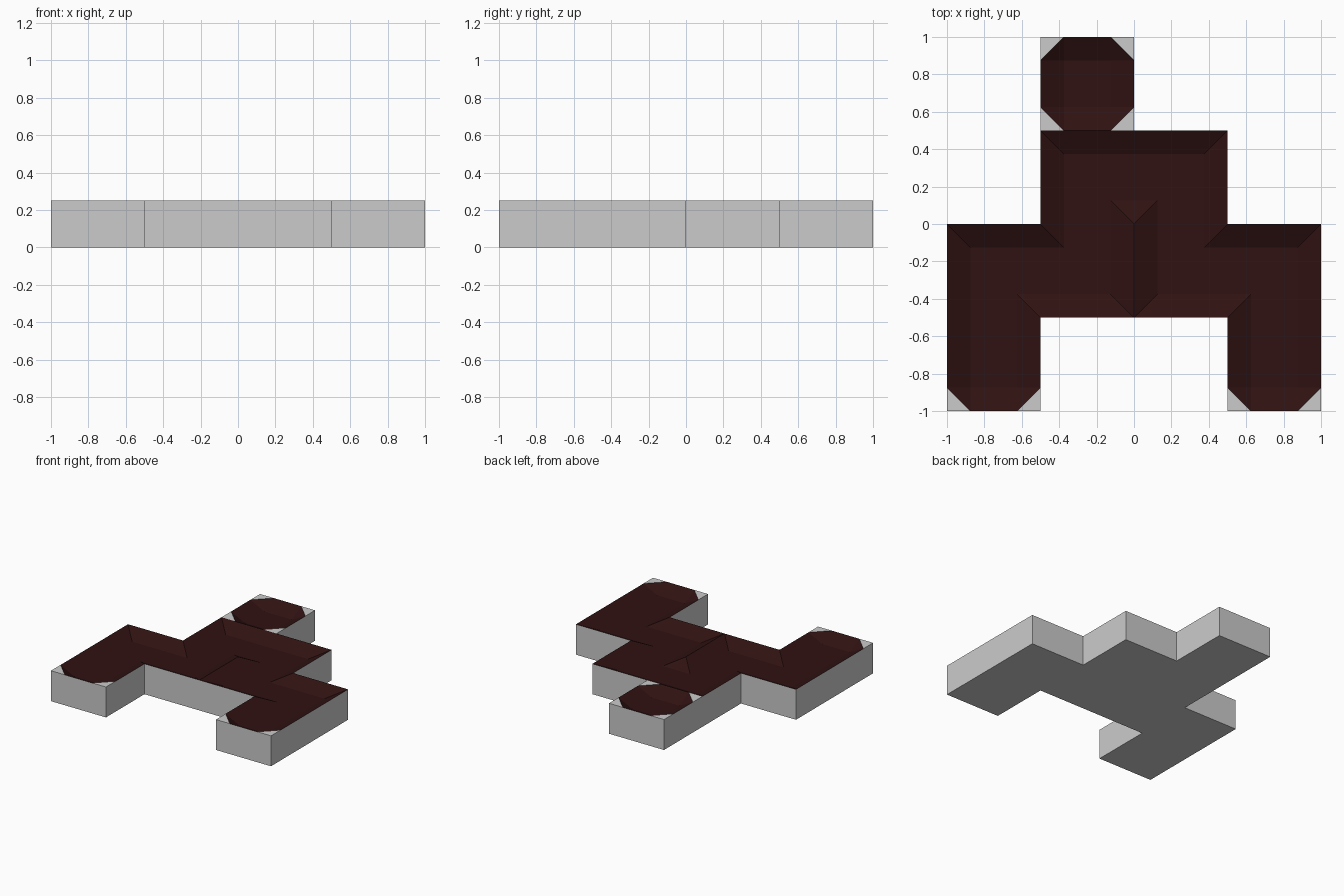
import bpy, bmesh

if "Cube" in bpy.data.objects:
    bpy.data.objects.remove(bpy.data.objects["Cube"])

C, B = 0.5, 0.125            # cell size, chamfer width
RIM, FLOOR = 0.25, 0.1875    # rim and channel floor heights
STEPS = [0, B, C - B, C]

def finish(bm, name, mat=None):
    bmesh.ops.remove_doubles(bm, verts=bm.verts, dist=1e-5)
    me = bpy.data.meshes.new(name)
    bm.to_mesh(me)
    bm.free()
    ob = bpy.data.objects.new(name, me)
    bpy.context.collection.objects.link(ob)
    if mat:
        me.materials.append(mat)
    return ob

def face(bm, pts):
    f = bm.faces.new([bm.verts.new(p) for p in pts])
    f.normal_update()
    if f.normal.z < 0:
        f.normal_flip()

def channel(path, name, mat, base):
    """Sunken channel along a path of cells; blank end corners go to the base."""
    bm = bmesh.new()
    for n, (cx, cy) in enumerate(path):
        near = path[max(n - 1, 0):n] + path[n + 1:n + 2]
        opened = {(a - cx, b - cy) for a, b in near}

        def pt(i, j):
            sides = [(-1, 0)] * (i == 0) + [(1, 0)] * (i == 3) + \
                    [(0, -1)] * (j == 0) + [(0, 1)] * (j == 3)
            high = len(sides) == 2 or any(s not in opened for s in sides)
            return (cx * C + STEPS[i], cy * C + STEPS[j], RIM if high else FLOOR)

        for i in range(3):
            for j in range(3):
                if i == 1 or j == 1:
                    face(bm, [pt(i, j), pt(i + 1, j), pt(i + 1, j + 1), pt(i, j + 1)])
                    continue
                # corner squares: mitre, or cut off at a closed end
                di, dj = (-1 if i == 0 else 1), (-1 if j == 0 else 1)
                oi, ii = (0, 1) if i == 0 else (3, 2)
                oj, ij = (0, 1) if j == 0 else (3, 2)
                o, a, b, c = pt(oi, oj), pt(ii, oj), pt(oi, ij), pt(ii, ij)
                closed = (di, 0) not in opened and (0, dj) not in opened
                if closed and len(opened) < 2:
                    face(base, [o, a, b])
                    face(bm, [a, c, b])
                else:
                    face(bm, [o, a, c])
                    face(bm, [o, c, b])
    finish(bm, name, mat)

dark = bpy.data.materials.new("dark_red")
dark.diffuse_color = (0.03, 0.006, 0.006, 1)
dark.use_nodes = True
dark.node_tree.nodes["Principled BSDF"].inputs["Base Color"].default_value = dark.diffuse_color

# base: stepped outline with bottom and side walls
outline = [(-1, -1), (-.5, -1), (-.5, -.5), (.5, -.5), (.5, -1), (1, -1), (1, 0),
           (.5, 0), (.5, .5), (0, .5), (0, 1), (-.5, 1), (-.5, 0), (-1, 0)]
base = bmesh.new()
base.faces.new([base.verts.new((x, y, 0)) for x, y in reversed(outline)])
for (x0, y0), (x1, y1) in zip(outline, outline[1:] + outline[:1]):
    base.faces.new([base.verts.new(p) for p in
                    ((x0, y0, 0), (x1, y1, 0), (x1, y1, RIM), (x0, y0, RIM))])

# winding channel and the separate single-cell basin
channel([(-2, -2), (-2, -1), (-1, -1), (-1, 0), (0, 0), (0, -1), (1, -1), (1, -2)],
        "winding_channel", dark, base)
channel([(-1, 1)], "end_basin", dark, base)
finish(base, "base")
